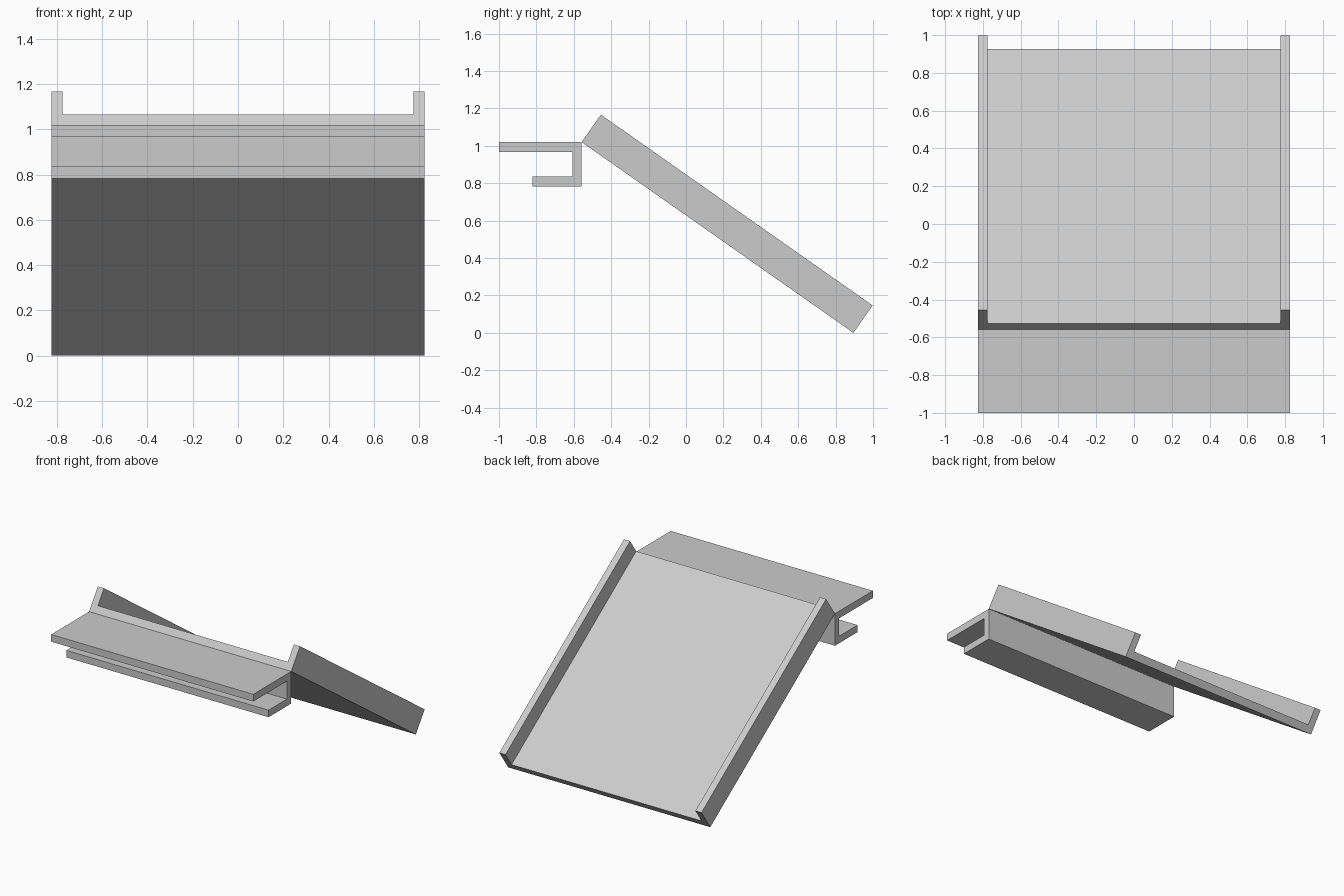
import bpy
import bmesh
from mathutils import Vector

cube = bpy.data.objects.get("Cube")
if cube:
    bpy.data.objects.remove(cube, do_unlink=True)

grey = bpy.data.materials.new("light_grey")
grey.use_nodes = True
colour = (0.6, 0.6, 0.6, 1)
grey.diffuse_color = colour
grey.node_tree.nodes["Principled BSDF"].inputs["Base Color"].default_value = colour


def extrude_profile(name, points, sweep):
    """Make a solid by sweeping a closed flat profile along a vector."""
    bm = bmesh.new()
    face = bm.faces.new([bm.verts.new(p) for p in points])
    result = bmesh.ops.extrude_face_region(bm, geom=[face], use_keep_orig=True)
    moved = [v for v in result["geom"] if isinstance(v, bmesh.types.BMVert)]
    bmesh.ops.translate(bm, verts=moved, vec=sweep)
    bmesh.ops.recalc_face_normals(bm, faces=bm.faces)
    mesh = bpy.data.meshes.new(name)
    bm.to_mesh(mesh)
    bm.free()
    mesh.materials.append(grey)
    obj = bpy.data.objects.new(name, mesh)
    bpy.context.collection.objects.link(obj)
    return obj


half_width = 0.825
rail = 0.05

# Sloping tray: a U section swept down the slope
top_edge = Vector((0, -0.558, 1.02))
slope = Vector((0, 1.453, -1.02))
height = 0.179
floor = 0.055
normal = Vector((1, 0, 0)).cross(slope).normalized()
half = [(half_width, 0), (half_width, height),
        (half_width - rail, height), (half_width - rail, floor)]
section = half + [(-x, h) for x, h in reversed(half)]
extrude_profile("ramp_tray",
                [top_edge + Vector((x, 0, 0)) + normal * h for x, h in section],
                slope)

# Hooked bracket: long upper flange, web and short lower lip
hook = [(-1, 1.02), (-0.558, 1.02), (-0.558, 0.783), (-0.822, 0.783),
        (-0.822, 0.835), (-0.608, 0.835), (-0.608, 0.967), (-1, 0.967)]
extrude_profile("hook_bracket",
                [Vector((-half_width, y, z)) for y, z in hook],
                Vector((2 * half_width, 0, 0)))
